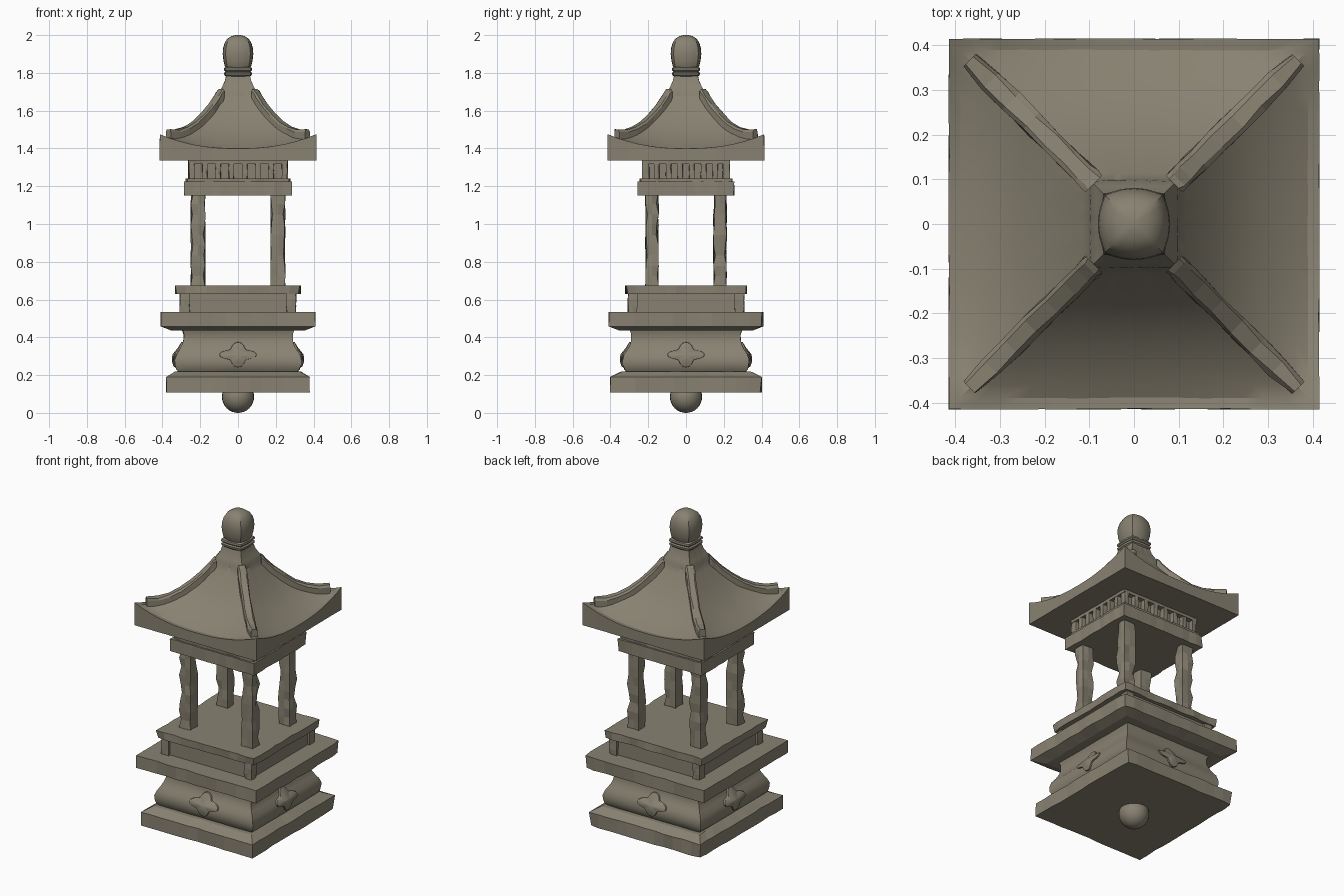
import bpy, bmesh, math, random
from mathutils import Matrix, Vector

if "Cube" in bpy.data.objects:
    bpy.data.objects.remove(bpy.data.objects["Cube"])

random.seed(4)
stone = bpy.data.materials.new("weathered stone")
stone.diffuse_color = (0.245, 0.222, 0.165, 1)
stone.use_nodes = True
stone.node_tree.nodes["Principled BSDF"].inputs["Base Color"].default_value = stone.diffuse_color


def finish(name, bm, smooth=None):
    bmesh.ops.recalc_face_normals(bm, faces=bm.faces)
    me = bpy.data.meshes.new(name)
    bm.to_mesh(me)
    bm.free()
    ob = bpy.data.objects.new(name, me)
    bpy.context.collection.objects.link(ob)
    me.materials.append(stone)
    if smooth:
        bpy.ops.object.select_all(action='DESELECT')
        ob.select_set(True)
        bpy.context.view_layer.objects.active = ob
        bpy.ops.object.shade_smooth_by_angle(angle=math.radians(smooth))
    return ob


def square(n):
    """Points around a unit square, n per side, starting at a corner."""
    pts = []
    for s in range(4):
        for i in range(n):
            x, y = -1 + 2 * i / n, -1
            for _ in range(s):
                x, y = -y, x
            pts.append((x, y))
    return pts


def loft(name, rings, n=10, chip=0.0, rounding=0.0, smooth=None, centre=(0, 0)):
    """Skin square rings (half x, half y, z, corner lift) from bottom to top."""
    bm = bmesh.new()
    loops = []
    for hx, hy, z, *lift in rings:
        loop = []
        for x, y in square(n):
            m = min(abs(x), abs(y))
            k = 1 - rounding + rounding / math.hypot(x, y)
            c = chip * random.random() ** 2 * (1.6 if m > 0.99 else 1)
            px = centre[0] + x * k * (hx - c)
            py = centre[1] + y * k * (hy - c)
            loop.append(bm.verts.new((px, py, z + (lift[0] * m ** 2.3 if lift else 0))))
        loops.append(loop)
    for a, b in zip(loops, loops[1:]):
        for i in range(len(a)):
            j = (i + 1) % len(a)
            bm.faces.new((a[i], a[j], b[j], b[i]))
    bm.faces.new(loops[0])
    bm.faces.new(loops[-1])
    return finish(name, bm, smooth)


def block(name, hx, hy, z0, z1, chip=0.008, n=10, steps=1, centre=(0, 0)):
    zs = [z0 + (z1 - z0) * i / steps for i in range(steps + 1)]
    return loft(name, [(hx, hy, z) for z in zs], n, chip, centre=centre)


# Ball under the base
bm = bmesh.new()
bmesh.ops.create_uvsphere(bm, u_segments=24, v_segments=16, radius=0.085,
                          matrix=Matrix.Translation((0, 0, 0.085)))
finish("bottom_ball", bm, 60)

# Base slab with sloped top
loft("base_slab", [(.38, .402, .108), (.38, .402, .19), (.335, .345, .218)], 12, 0.008)

# Bulging pedestal
PED = [(.312, .21), (.328, .232), (.335, .255), (.336, .28), (.328, .31), (.31, .335),
       (.297, .36), (.29, .385), (.29, .415), (.30, .445)]
loft("bulging_pedestal", [(r, r, z) for r, z in PED], 8, 0.003, smooth=35)


def ped_radius(z):
    for (r0, z0), (r1, z1) in zip(PED, PED[1:]):
        if z0 <= z <= z1:
            return r0 + (r1 - r0) * (z - z0) / (z1 - z0)
    return PED[-1][0]


# Four-lobed flower reliefs on each pedestal face
for side in range(4):
    bm = bmesh.new()
    N = 40
    loops = []
    for scale, out in ((1, -0.012), (0.97, 0.008), (0.6, 0.013), (0.15, 0.018)):
        loop = []
        for i in range(N):
            a = math.tau * i / N
            r = scale * (0.8 + 0.2 * math.cos(4 * a))
            x, z = 0.1 * r * math.cos(a), 0.308 + 0.068 * r * math.sin(a)
            loop.append(bm.verts.new((x, -ped_radius(z) - out, z)))
        loops.append(loop)
    for a, b in zip(loops, loops[1:]):
        for i in range(N):
            j = (i + 1) % N
            bm.faces.new((a[i], a[j], b[j], b[i]))
    bm.faces.new(loops[-1])
    bm.faces.new(loops[0])
    bmesh.ops.rotate(bm, verts=bm.verts, matrix=Matrix.Rotation(side * math.pi / 2, 3, 'Z'))
    finish("flower_relief_%d" % (side + 1), bm, 40)

# Wide middle slab, recessed riser with corner blocks, floor slab
loft("middle_slab", [(.35, .35, .435), (.41, .41, .458), (.41, .41, .533)], 12, 0.008)
block("riser_core", .293, .293, .53, .635, 0)
for sx in (-1, 1):
    for sy in (-1, 1):
        block("riser_corner", .027, .027, .53, .635, 0.004, 2, 3, (sx * .282, sy * .282))
block("floor_slab", .333, .322, .63, .675, 0.01, 12)

# Four chipped posts
for sx in (-1, 1):
    for sy in (-1, 1):
        block("post", .04, .036, .67, 1.16, 0.009, 2, 9, (sx * .211, sy * .18))

# Beam, frieze and brackets
block("beam", .287, .256, 1.15, 1.225, 0.007, 12)
block("beam_top", .277, .246, 1.22, 1.242, 0.007, 12)
block("frieze_core", .232, .202, 1.23, 1.34, 0)
block("frieze_top", .264, .234, 1.318, 1.34, 0.003)
for s in (-1, 1):
    for i in range(8):
        t = -1 + 2 * i / 7
        block("bracket_front_back", .015, .02, 1.235, 1.325, 0.003, 2, 3, (t * .246, s * .214))
        if 0 < i < 7:
            block("bracket_side", .02, .015, 1.235, 1.325, 0.003, 2, 3, (s * .244, t * .216))

# Curved roof: flat underside, upswept eave, concave slopes, raised crown
ROOF = [(.415, 1.40, .075), (.39, 1.398, .062), (.36, 1.413, .045), (.32, 1.436, .032),
        (.275, 1.468, .022), (.23, 1.506, .012), (.185, 1.556, .006), (.145, 1.61, 0),
        (.115, 1.655, 0), (.10, 1.68, 0)]
CROWN = [(.098, 1.70, 0), (.085, 1.725, 0), (.07, 1.757, 0), (.062, 1.79, 0)]
loft("roof", [(.415, .415, 1.336)] + [(r, r, z, l) for r, z, l in ROOF + CROWN],
     16, 0.002, smooth=28)

# Hip ridges running down the roof corners
for q in range(4):
    rot = Matrix.Rotation(q * math.pi / 2 + math.pi / 4, 3, 'Z')
    bm = bmesh.new()
    loops = []
    path = [(r, z + l) for r, z, l in ROOF[2:]] + [(.09, 1.69)]
    path[0] = (.367, 1.468)
    for r, z in path:
        d = r * math.sqrt(2)
        h = 0.034 if r > 0.3 else 0.026
        w = 0.018 if r > 0.36 else 0.026
        ring = [(w, -.04), (w, h * .6), (w * .65, h), (-w * .65, h), (-w, h * .6), (-w, -.04)]
        loops.append([bm.verts.new(rot @ Vector((d, y + random.uniform(-.003, .003),
                                                 z + dz - (0.004 * random.random() if dz > 0 else 0))))
                      for y, dz in ring])
    for a, b in zip(loops, loops[1:]):
        for i in range(6):
            j = (i + 1) % 6
            bm.faces.new((a[i], a[j], b[j], b[i]))
    bm.faces.new(loops[0])
    bm.faces.new(loops[-1])
    finish("hip_ridge_%d" % (q + 1), bm)

# Collar and bulb finial
loft("finial_collar", [(r, r, z) for r, z in
     [(.058, 1.775), (.072, 1.788), (.074, 1.80), (.066, 1.806), (.075, 1.815),
      (.073, 1.826), (.06, 1.832)]], 6, rounding=0.3, smooth=35)
loft("bulb_finial", [(r, r, z) for r, z in
     [(.062, 1.82), (.07, 1.835), (.077, 1.865), (.081, 1.90), (.079, 1.93), (.071, 1.958),
      (.057, 1.98), (.036, 1.994), (.012, 2.0)]], 6, rounding=0.65, smooth=40)
